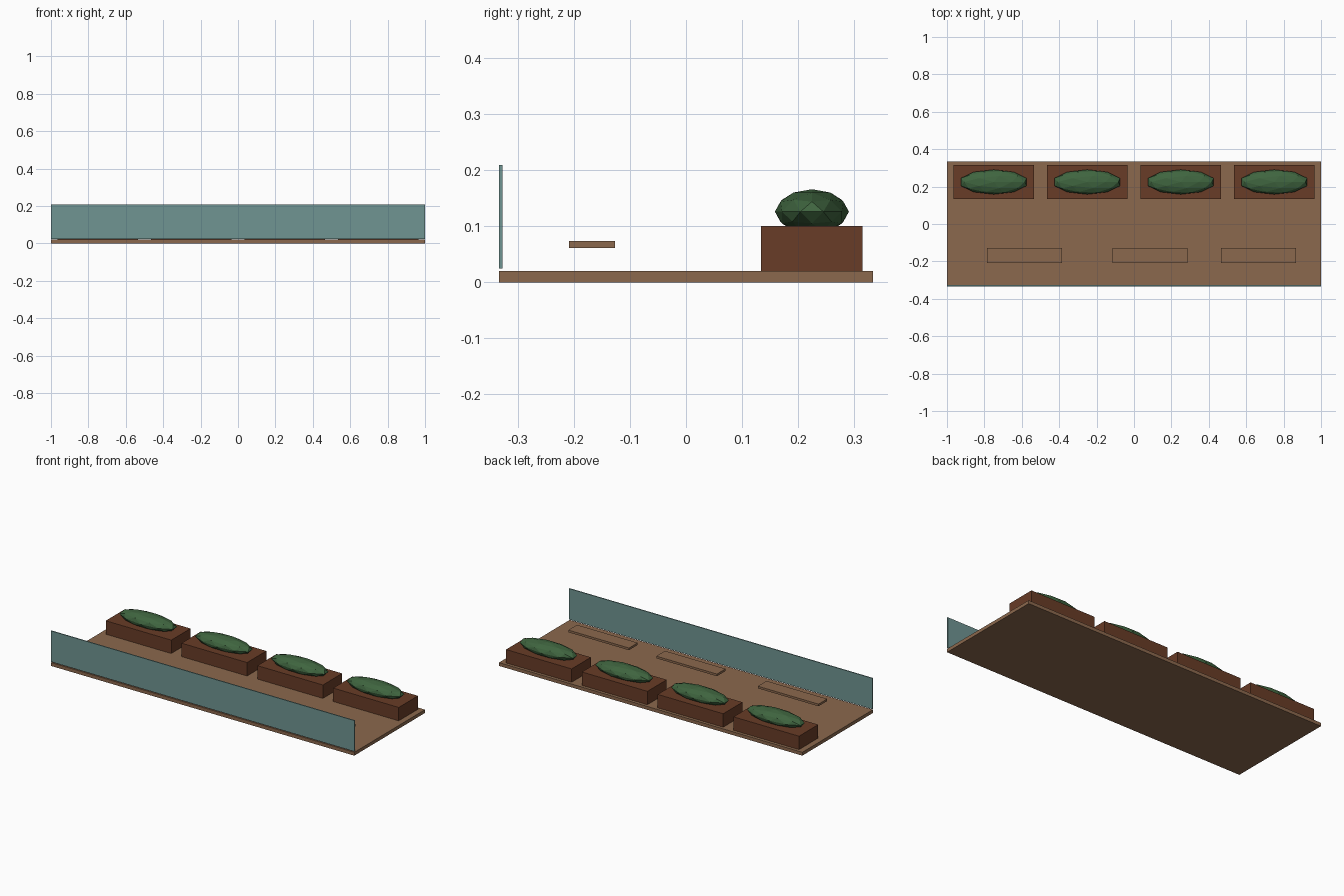
import bpy

if "Cube" in bpy.data.objects:
    bpy.data.objects.remove(bpy.data.objects["Cube"])


def material(name, rgb):
    m = bpy.data.materials.new(name)
    m.diffuse_color = (*rgb, 1)
    m.use_nodes = True
    m.node_tree.nodes["Principled BSDF"].inputs["Base Color"].default_value = m.diffuse_color
    return m


WOOD = material("wood", (0.26, 0.14, 0.075))
PLANTER = material("dark_wood", (0.14, 0.045, 0.02))
LEAF = material("leaf", (0.05, 0.13, 0.05))
GLASS = material("glass", (0.16, 0.30, 0.29))


def box(name, x, y, z, mat):
    """Box from (min, max) ranges on each axis."""
    bpy.ops.mesh.primitive_cube_add(size=1, location=[(a + b) / 2 for a, b in (x, y, z)])
    ob = bpy.context.object
    ob.name = name
    ob.scale = [b - a for a, b in (x, y, z)]
    bpy.ops.object.transform_apply(location=False, rotation=False, scale=True)
    ob.data.materials.append(mat)
    return ob


# Balcony deck and front glass panel
box("deck", (-1, 1), (-0.333, 0.333), (0, 0.02), WOOD)
box("glass_panel", (-1, 1), (-0.333, -0.327), (0.025, 0.209), GLASS)

# Planters with low-poly shrubs along the back
for i, x in enumerate((-0.75, -0.25, 0.25, 0.75)):
    box(f"planter_{i + 1}", (x - 0.216, x + 0.216), (0.134, 0.315), (0.02, 0.10), PLANTER)
    bpy.ops.mesh.primitive_ico_sphere_add(subdivisions=2, radius=1, location=(x, 0.2245, 0.126))
    shrub = bpy.context.object
    shrub.name = f"shrub_{i + 1}"
    shrub.scale = (0.185, 0.066, 0.04)
    bpy.ops.object.transform_apply(location=False, rotation=False, scale=True)
    shrub.data.materials.append(LEAF)

# Bench seats behind the glass
for i, x in enumerate((-0.585, 0.085, 0.665)):
    box(f"bench_{i + 1}", (x - 0.2, x + 0.2), (-0.209, -0.127), (0.061, 0.074), WOOD)
